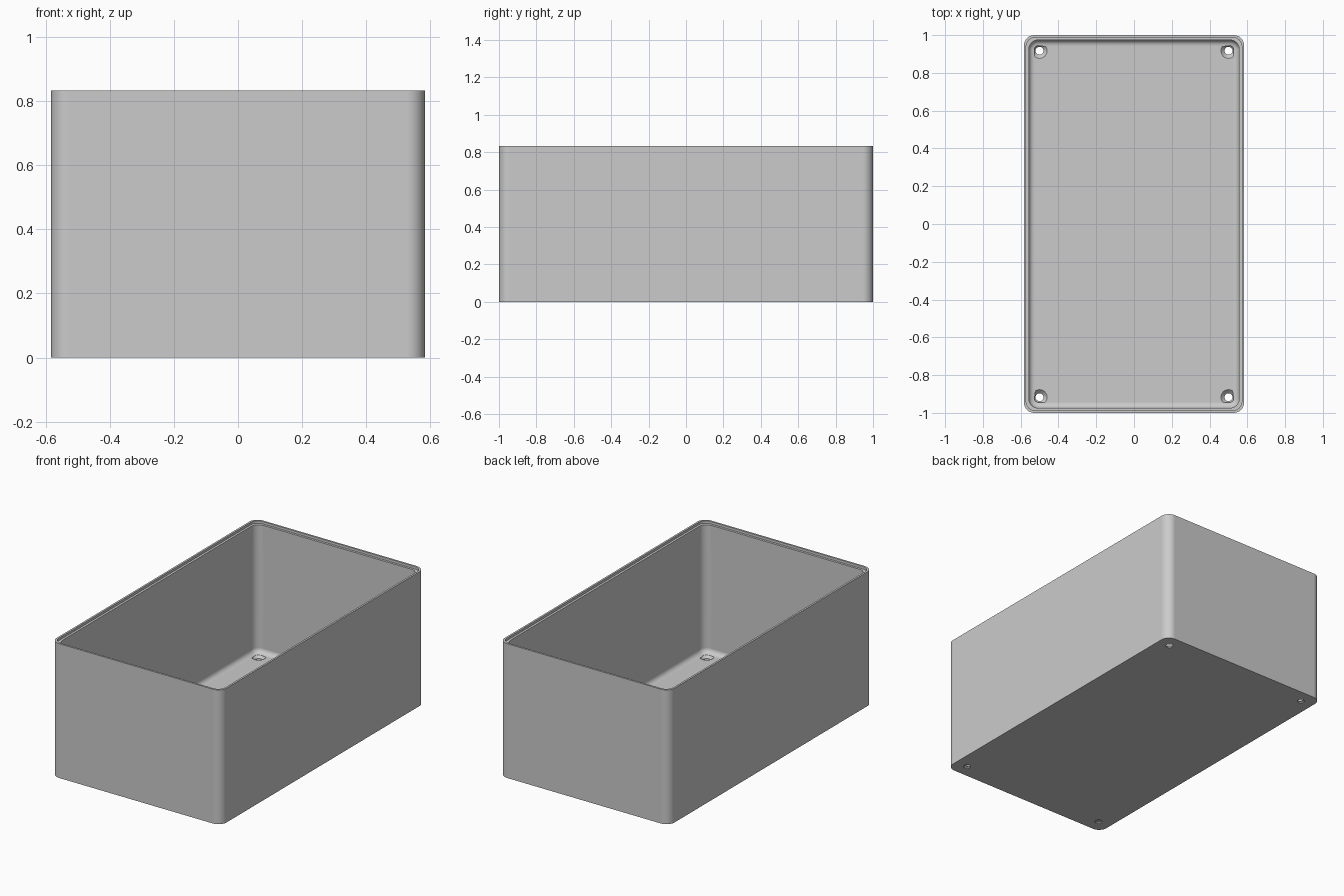
import bpy, bmesh
from math import sin, cos, pi

cube = bpy.data.objects.get("Cube")
if cube:
    bpy.data.objects.remove(cube)

# Main dimensions
HALF_X, HALF_Y, HEIGHT = 0.583, 1.0, 0.833
CORNER, WALL, LIP, FLOOR, FILLET = 0.055, 0.026, 0.012, 0.025, 0.03
HOLE, SINK = 0.021, 0.04

bm = bmesh.new()


def rounded_ring(inset, z, radius, steps=8):
    """Closed rounded-rectangle loop of vertices."""
    verts = []
    cx, cy = HALF_X - inset - radius, HALF_Y - inset - radius
    for q, (sx, sy) in enumerate([(1, 1), (-1, 1), (-1, -1), (1, -1)]):
        for i in range(steps + 1):
            a = (q + i / steps) * pi / 2
            verts.append(bm.verts.new((sx * cx + radius * cos(a),
                                       sy * cy + radius * sin(a), z)))
    return verts


def circle_ring(cx, cy, z, radius, n=32):
    return [bm.verts.new((cx + radius * cos(2 * pi * i / n),
                          cy + radius * sin(2 * pi * i / n), z)) for i in range(n)]


def loft(rings):
    for a, b in zip(rings, rings[1:]):
        n = len(a)
        for i in range(n):
            j = (i + 1) % n
            bm.faces.new((a[i], a[j], b[j], b[i]))


def fill(loops):
    """Flat cap bounded by an outer loop and hole loops."""
    edges = []
    for loop in loops:
        for a, b in zip(loop, loop[1:] + loop[:1]):
            edges.append(bm.edges.get((a, b)) or bm.edges.new((a, b)))
    bmesh.ops.triangle_fill(bm, edges=edges, use_beauty=True)


# Shell: outer wall, stepped rim, inner wall, rounded inside bottom edge
inner = 0.05
rings = [rounded_ring(0, 0, CORNER),
         rounded_ring(0, HEIGHT, CORNER),
         rounded_ring(LIP, HEIGHT, CORNER - LIP / 2),
         rounded_ring(LIP, HEIGHT - 0.015, CORNER - LIP / 2),
         rounded_ring(WALL, HEIGHT - 0.015, inner)]
for i in range(7):
    a = i / 6 * pi / 2
    d = FILLET * (1 - cos(a))
    rings.append(rounded_ring(WALL + d, FLOOR + FILLET * (1 - sin(a)), inner - d))
loft(rings)

# Countersunk screw holes in the four corners
tops, bottoms = [], []
for sx in (-1, 1):
    for sy in (-1, 1):
        x, y = sx * 0.5, sy * 0.917
        hole = [circle_ring(x, y, 0, HOLE),
                circle_ring(x, y, FLOOR - (SINK - HOLE), HOLE),
                circle_ring(x, y, FLOOR, SINK)]
        loft(hole)
        bottoms.append(hole[0])
        tops.append(hole[-1])
fill([rings[0]] + bottoms)
fill([rings[-1]] + tops)
bmesh.ops.recalc_face_normals(bm, faces=bm.faces)

mesh = bpy.data.meshes.new("open_box")
bm.to_mesh(mesh)
bm.free()
box = bpy.data.objects.new("open_box", mesh)
bpy.context.collection.objects.link(box)

# Plain grey material
grey = bpy.data.materials.new("light_grey")
grey.use_nodes = True
colour = (0.6, 0.6, 0.6, 1)
grey.diffuse_color = colour
grey.node_tree.nodes["Principled BSDF"].inputs["Base Color"].default_value = colour
mesh.materials.append(grey)

# Smooth corners, crisp rims
bpy.ops.object.select_all(action="DESELECT")
box.select_set(True)
bpy.context.view_layer.objects.active = box
bpy.ops.object.shade_smooth_by_angle(angle=pi / 6)
weighted = box.modifiers.new("weighted_normals", "WEIGHTED_NORMAL")
weighted.keep_sharp = True
